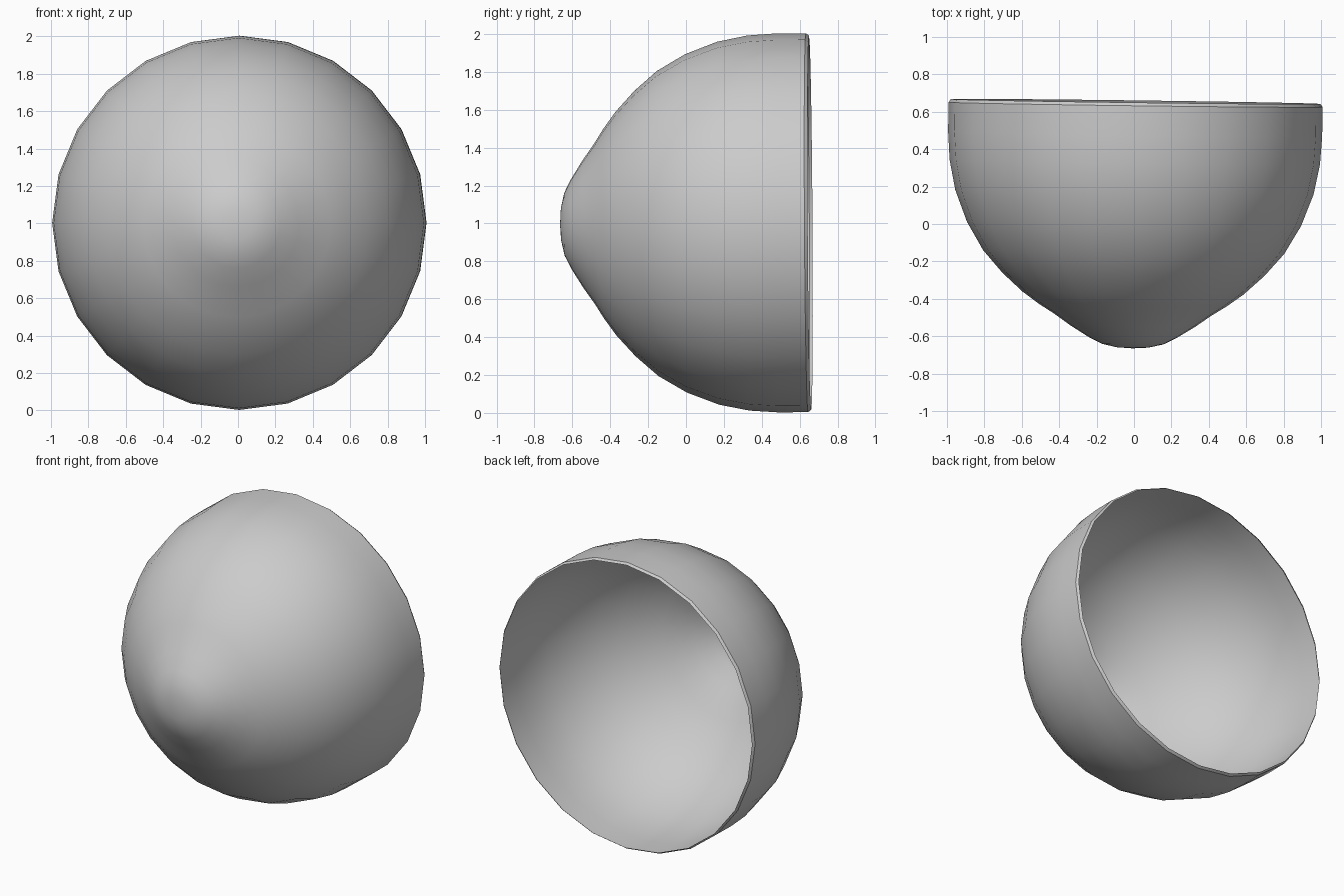
import bpy, bmesh, math
from mathutils import Matrix

cube = bpy.data.objects.get("Cube")
if cube:
    bpy.data.objects.remove(cube, do_unlink=True)

SIDES = 24

grey = bpy.data.materials.new("plain grey")
grey.use_nodes = True
colour = (0.6, 0.6, 0.6, 1)
grey.diffuse_color = colour
grey.node_tree.nodes["Principled BSDF"].inputs["Base Color"].default_value = colour

# Profile of the cup as (radius, y), from the rim to the rounded tip
profile = [(0.988, 0.655), (1.0, 0.638), (1.0, 0.48), (0.99, 0.33), (0.958, 0.17),
           (0.893, 0.0), (0.805, -0.15), (0.70, -0.27), (0.59, -0.37), (0.50, -0.435),
           (0.42, -0.485), (0.335, -0.545), (0.235, -0.607), (0.165, -0.642),
           (0.085, -0.66)]
TIP = -0.665

# Spin the profile around the y axis
bm = bmesh.new()
rings = []
for r, y in profile:
    rings.append([bm.verts.new((r * math.cos(a), y, r * math.sin(a)))
                  for a in (2 * math.pi * i / SIDES for i in range(SIDES))])
tip = bm.verts.new((0, TIP, 0))
for a, b in zip(rings, rings[1:]):
    for i in range(SIDES):
        j = (i + 1) % SIDES
        bm.faces.new((a[i], a[j], b[j], b[i]))
for i in range(SIDES):
    bm.faces.new((rings[-1][i], rings[-1][(i + 1) % SIDES], tip))
bmesh.ops.recalc_face_normals(bm, faces=bm.faces)
if bm.faces[SIDES * 2].normal.dot(bm.faces[SIDES * 2].calc_center_median()) < 0:
    bmesh.ops.reverse_faces(bm, faces=bm.faces)

# Slight tilt of the whole cup, then lift it onto the ground
tilt = Matrix.Rotation(-0.013, 4, 'Z') @ Matrix.Rotation(0.006, 4, 'X')
bm.transform(Matrix.Translation((0, 0, 1)) @ tilt)

mesh = bpy.data.meshes.new("cup_shell")
bm.to_mesh(mesh)
bm.free()
mesh.materials.append(grey)
cup = bpy.data.objects.new("cup_shell", mesh)
bpy.context.collection.objects.link(cup)

# Smooth shading, keeping the rim crisp
bpy.context.view_layer.objects.active = cup
cup.select_set(True)
bpy.ops.object.shade_smooth_by_angle(angle=math.radians(30))
